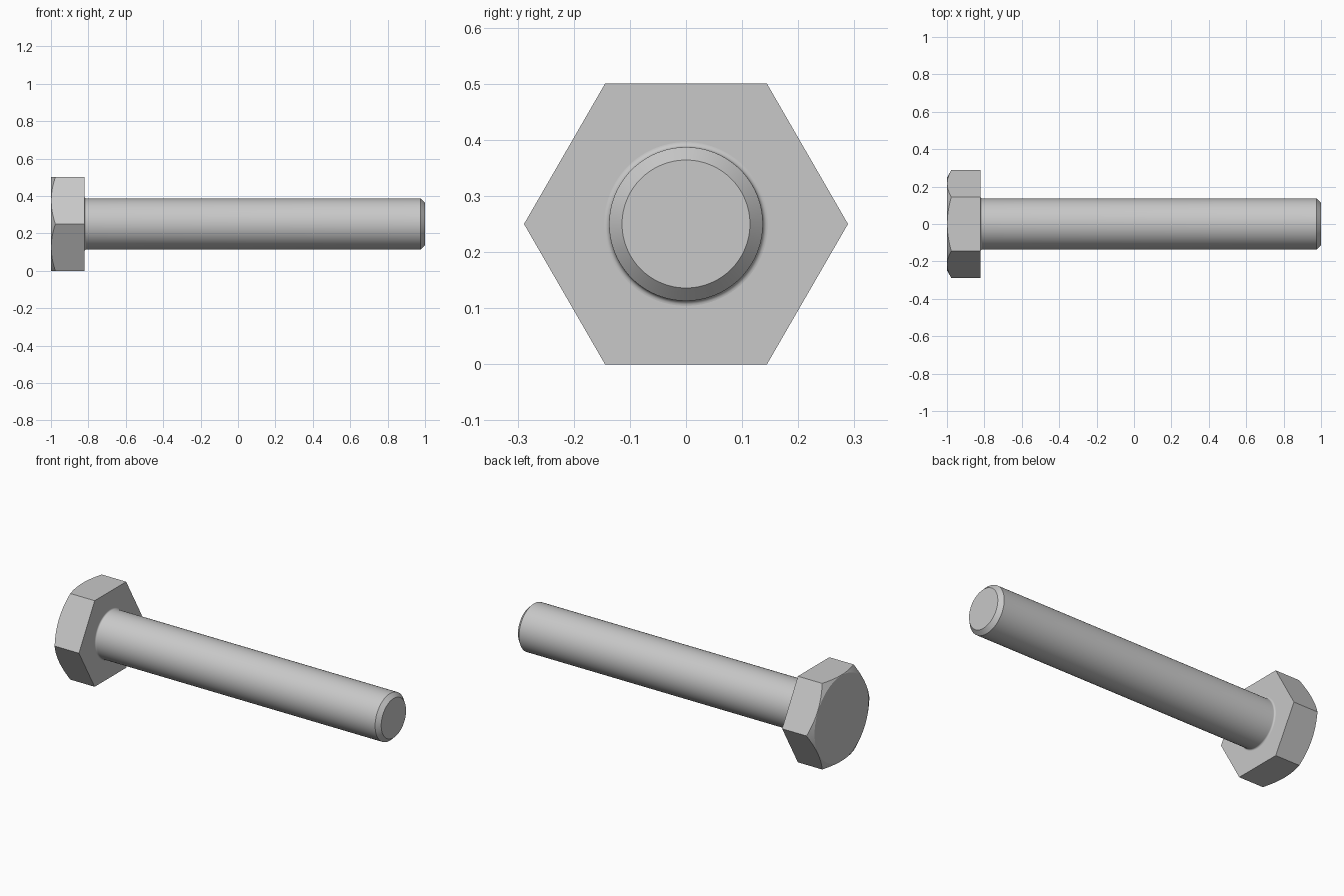
import bpy
import bmesh
from math import radians, cos, sin, tan, pi

cube = bpy.data.objects.get("Cube")
if cube:
    bpy.data.objects.remove(cube, do_unlink=True)

APOTHEM = 0.25          # half the width across the head's flats
HEAD_END, HEAD_BASE, TIP = -1.0, -0.82, 1.0
SHANK_R, FILLET, TIP_BEVEL = 0.137, 0.009, 0.023
SEGMENTS = 96           # divisible by six so the hexagon keeps its corners

steel = bpy.data.materials.new("grey_steel")
steel.use_nodes = True
colour = (0.58, 0.58, 0.58, 1)
steel.diffuse_color = colour
steel.node_tree.nodes["Principled BSDF"].inputs["Base Color"].default_value = colour


def loft(name, rings):
    """Skin rings along x; each ring maps an angle to (x, radius)."""
    bm = bmesh.new()
    loops = []
    for ring in rings:
        loop = []
        for i in range(SEGMENTS):
            a = 2 * pi * i / SEGMENTS
            x, r = ring(a)
            loop.append(bm.verts.new((x, r * cos(a), APOTHEM + r * sin(a))))
        loops.append(loop)
    for low, high in zip(loops, loops[1:]):
        for i in range(SEGMENTS):
            j = (i + 1) % SEGMENTS
            bm.faces.new((low[i], low[j], high[j], high[i]))
    bm.faces.new(loops[0])
    bm.faces.new(loops[-1])
    bmesh.ops.recalc_face_normals(bm, faces=bm.faces)
    mesh = bpy.data.meshes.new(name)
    bm.to_mesh(mesh)
    bm.free()
    mesh.materials.append(steel)
    obj = bpy.data.objects.new(name, mesh)
    bpy.context.collection.objects.link(obj)
    bpy.ops.object.select_all(action="DESELECT")
    obj.select_set(True)
    bpy.context.view_layer.objects.active = obj
    bpy.ops.object.shade_smooth_by_angle(angle=radians(20))
    return obj


def circle(x, r):
    return lambda a: (x, r)


def hex_radius(a):
    return APOTHEM / cos(a % (pi / 3) - pi / 6)


# Hexagonal head: the conical chamfer leaves a curved edge on every flat
FACE_R = APOTHEM - 0.002


def scallop(a):
    r = hex_radius(a)
    return HEAD_END + (r - FACE_R) * tan(radians(30)), r


loft("hex_head", [
    circle(HEAD_END, FACE_R),
    scallop,
    lambda a: (HEAD_BASE, hex_radius(a)),
])

# Shank: small fillet under the head, plain cylinder, bevelled tip
fillet = []
for k in range(7):
    t = k / 6 * pi / 2
    fillet.append(circle(HEAD_BASE + FILLET * (1 - cos(t)),
                         SHANK_R + FILLET * (1 - sin(t))))
loft("shank", fillet + [
    circle(TIP - TIP_BEVEL, SHANK_R),
    circle(TIP, SHANK_R - TIP_BEVEL),
])
